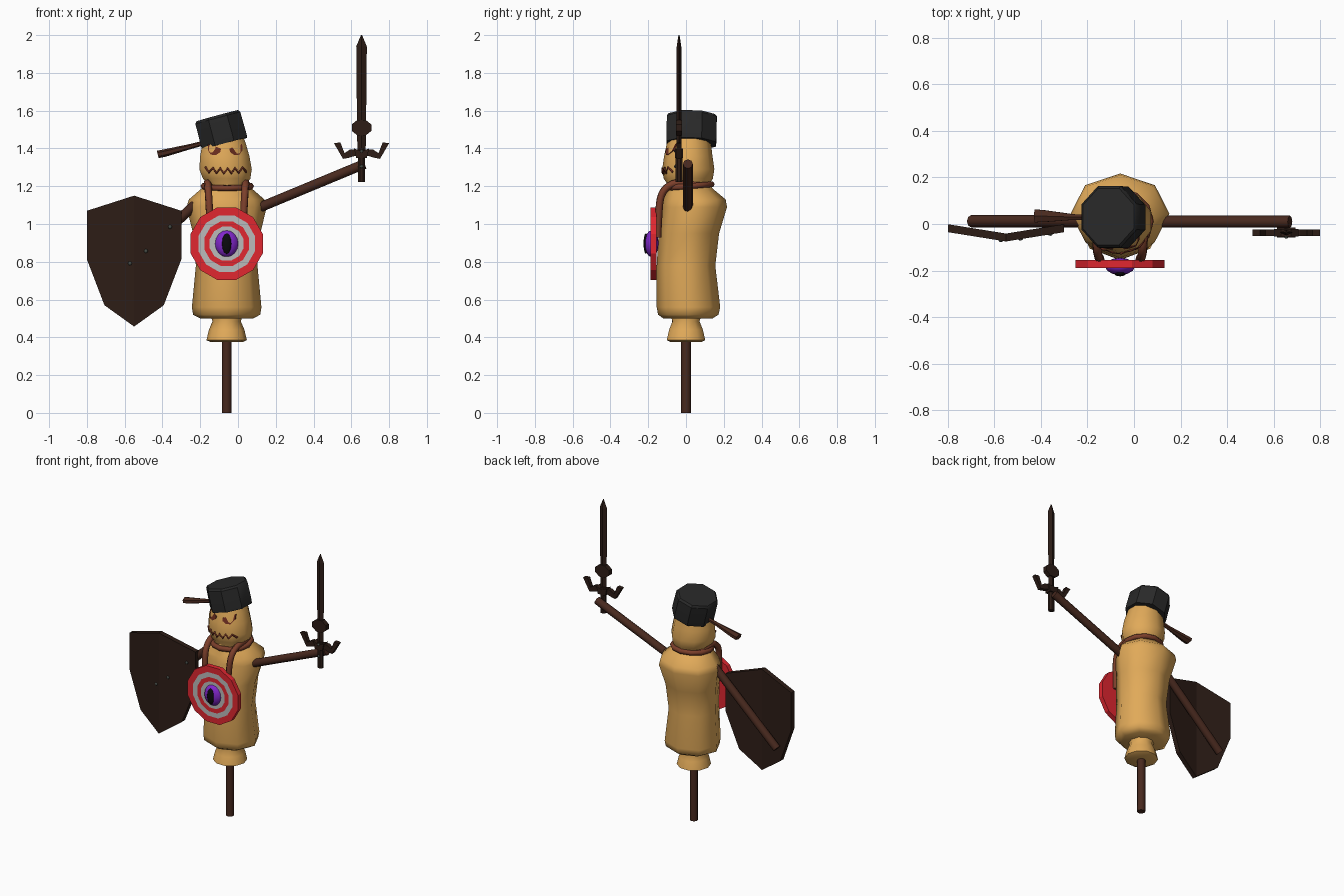
import bpy, bmesh, math
from mathutils import Vector
from mathutils.bvhtree import BVHTree

if "Cube" in bpy.data.objects:
    bpy.data.objects.remove(bpy.data.objects["Cube"])


def mat(name, r, g, b):
    m = bpy.data.materials.new(name)
    m.diffuse_color = (r, g, b, 1)
    m.use_nodes = True
    m.node_tree.nodes["Principled BSDF"].inputs["Base Color"].default_value = m.diffuse_color
    return m


SAND = mat("burlap", .75, .40, .10)
WOOD = mat("wood", .065, .022, .013)
DARK = mat("dark_wood", .026, .012, .008)
BLACK = mat("iron", .022, .022, .022)
RED = mat("red", .75, .02, .03)
WHITE = mat("white", .5, .5, .5)
PURPLE = mat("purple", .22, .02, .6)
PUPIL = mat("pupil", .003, .003, .004)
ROPE = mat("rope", .2, .05, .024)
THREAD = mat("thread", .14, .025, .013)
STEEL = mat("rivet", .06, .07, .06)


def make(name, verts, faces, mats, smooth=None):
    me = bpy.data.meshes.new(name)
    me.from_pydata([tuple(v) for v in verts], [], faces)
    bm = bmesh.new()
    bm.from_mesh(me)
    bmesh.ops.recalc_face_normals(bm, faces=bm.faces)
    bm.to_mesh(me)
    bm.free()
    ob = bpy.data.objects.new(name, me)
    bpy.context.collection.objects.link(ob)
    for m in mats if isinstance(mats, list) else [mats]:
        me.materials.append(m)
    if smooth:
        me.polygons.foreach_set("use_smooth", [True] * len(me.polygons))
        me.set_sharp_from_angle(angle=math.radians(smooth))
    return ob


def loft(name, rings, mats, n=8, turn=0.0, axis=None, smooth=None):
    """Rings are (centre, radius_u, radius_v); capped at both ends."""
    w = Vector(axis or (0, 0, 1)).normalized()
    v = (Vector((0, 1, 0)) if abs(w.y) < .9 else Vector((0, 0, 1)))
    v = (v - w * v.dot(w)).normalized()
    u = v.cross(w)
    verts, faces = [], []
    for c, ru, rv in rings:
        for i in range(n):
            a = 2 * math.pi * (i + turn) / n
            verts.append(Vector(c) + u * ru * math.cos(a) + v * rv * math.sin(a))
    for k in range(len(rings) - 1):
        for i in range(n):
            j = (i + 1) % n
            faces.append((k * n + i, k * n + j, k * n + n + j, k * n + n + i))
    faces += [tuple(range(n)), tuple(range(len(verts) - n, len(verts)))]
    return make(name, verts, faces, mats, smooth)


def rod(name, a, b, r, m, n=8):
    return loft(name, [(a, r, r), (b, r, r)], m, n, axis=Vector(b) - Vector(a), smooth=50)


def plate(name, outline, y0, y1, m):
    """Extrude an (x, z) outline between two y depths."""
    n = len(outline)
    verts = [(x, y, z) for y in (y0, y1) for x, z in outline]
    faces = [tuple(range(n)), tuple(range(n, 2 * n))]
    faces += [(i, (i + 1) % n, n + (i + 1) % n, n + i) for i in range(n)]
    return make(name, verts, faces, m)


def tube(name, pts, r, m, kind='POLY', cyclic=False):
    cu = bpy.data.curves.new(name, 'CURVE')
    cu.dimensions = '3D'
    cu.bevel_depth, cu.bevel_resolution, cu.use_fill_caps = r, 1, True
    s = cu.splines.new(kind)
    s.points.add(len(pts) - 1)
    for p, co in zip(s.points, pts):
        p.co = (*co, 1)
    s.use_cyclic_u = cyclic
    if kind == 'NURBS':
        s.use_endpoint_u, s.order_u, s.resolution_u = True, 3, 4
    ob = bpy.data.objects.new(name, cu)
    bpy.context.collection.objects.link(ob)
    cu.materials.append(m)
    return ob


def ball(name, c, scale, m, seg=12, rings=8):
    bm = bmesh.new()
    bmesh.ops.create_uvsphere(bm, u_segments=seg, v_segments=rings, radius=1)
    me = bpy.data.meshes.new(name)
    for f in bm.faces:
        f.smooth = True
    for v in bm.verts:
        v.co = Vector(c) + Vector([a * b for a, b in zip(v.co, scale)])
    bm.to_mesh(me)
    bm.free()
    me.materials.append(m)
    bpy.context.collection.objects.link(bpy.data.objects.new(name, me))


CX = -.06
# Post and sack body
rod("post", (CX, 0, 0), (CX, 0, .5), .026, WOOD)
loft("sack_skirt", [((CX, 0, .375), .085, .085), ((CX, 0, .385), .107, .107),
                    ((CX, 0, .44), .094, .094), ((CX, 0, .485), .075, .075),
                    ((CX, 0, .53), .09, .09)], SAND, 10, smooth=60)
body = [(.50, 0, .01, .14, .13), (.52, 0, .012, .178, .16), (.56, 0, .013, .184, .168),
        (.78, 0, 0, .163, .155), (.95, 0, .015, .178, .16), (1.09, 0, .045, .212, .172),
        (1.13, 0, .045, .20, .165), (1.18, 0, .025, .142, .125), (1.21, 0, .012, .105, .11)]
loft("sack_body", [((CX + dx, y, z), a, b) for z, dx, y, a, b in body], SAND, 8, smooth=60)
# Head with a slight lean
head = loft("head", [((-.057, .012, 1.17), .105, .11), ((-.057, .012, 1.21), .105, .11),
                     ((-.06, .012, 1.24), .132, .13), ((-.066, .012, 1.29), .146, .138),
                     ((-.07, .012, 1.36), .137, .128), ((-.073, .015, 1.42), .122, .118),
                     ((-.08, .02, 1.50), .10, .10)], SAND, 10, turn=.5, smooth=60)
bvh = BVHTree.FromPolygons([v.co for v in head.data.vertices],
                           [tuple(p.vertices) for p in head.data.polygons])


def on_head(x, z, off):
    hit = bvh.ray_cast(Vector((x, -1, z)), Vector((0, 1, 0)))[0]
    return Vector((x, (hit.y if hit else -.03) - off, z))


# Face: angry half-round eyes and a zigzag mouth
for side, s in (("left", -1), ("right", 1)):
    outline = [(-.034, .028), (-.036, -.005), (-.02, -.03), (.008, -.032), (.03, -.016), (.034, .002)]
    pts = [(-.065 + s * .056 - s * u, 1.397 + w - .004 * s) for u, w in [(-a, b) for a, b in outline]]
    pts = [(-.068 - s * .0 + s * (.056 - u), 1.397 + w) for u, w in outline]
    n = len(pts)
    verts = [on_head(x, z, o) for o in (.006, -.02) for x, z in pts]
    faces = [tuple(range(n)), tuple(range(n, 2 * n))]
    faces += [(i, (i + 1) % n, n + (i + 1) % n, n + i) for i in range(n)]
    make(side + "_eye", verts, faces, THREAD)
tube("mouth", [on_head(-.172 + .0195 * i, 1.268 + (.026 if i % 2 == 0 else 0) +
                       .00025 * (i - 5.5) ** 2, .002) for i in range(12)], .007, THREAD)

# Saucepan hat, tilted, with a flared handle
ax = Vector((-.26, .02, .965)).normalized()
base = Vector((-.07, .028, 1.425))
loft("pan_hat", [(base, .133, .14), (base + ax * .02, .135, .143),
                 (base + ax * .14, .133, .143), (base + ax * .153, .123, .132)],
     BLACK, 8, turn=.5, axis=ax, smooth=35)
loft("pan_handle", [((-.17, .028, 1.432), .012, .012), ((-.26, .03, 1.408), .014, .014),
                    ((-.39, .034, 1.375), .02, .03), ((-.425, .035, 1.368), .02, .032)],
     WOOD, 6, axis=(-.97, 0, -.25), smooth=40)

# Neck cord and hanging straps
tube("neck_cord", [(-.057 + .125 * math.cos(a), .012 + .123 * math.sin(a), 1.2 + .01 * math.sin(a))
                   for a in [i * math.pi / 6 for i in range(12)]], .017, ROPE, cyclic=True)
for side, s in (("left", -1), ("right", 1)):
    tube(side + "_strap", [(CX + s * x, y, z) for x, y, z in
                           [(.085, -.15, .93), (.09, -.145, 1.05), (.096, -.135, 1.16),
                            (.1, -.08, 1.215), (.105, 0, 1.22), (.095, .07, 1.205)]],
         .02, ROPE, 'NURBS')

# Target disc with alternating rings
Z = .896
prof = [(-.155, .05), (-.155, .198), (-.188, .198), (-.188, .155), (-.188, .122),
        (-.188, .093), (-.188, .03)]
disc = loft("target", [((CX, y, Z), r, r) for y, r in prof], [RED, WHITE], 12, turn=.5, axis=(0, 1, 0))
for p in disc.data.polygons:
    if p.index // 12 in (3, 5) or p.index == 73:
        p.material_index = 1
ball("target_eyeball", (CX, -.182, Z), (.064, .037, .071), PURPLE)
ball("target_pupil", (CX, -.212, Z), (.026, .013, .055), PUPIL, 10, 6)

# Arms
rod("sword_arm", (.0, .01, 1.04), (.67, .01, 1.318), .026, WOOD)
rod("shield_arm", (-.16, .012, 1.165), (-.70, .012, .665), .026, WOOD)

# Shield folded along its centre line
half = [(0, 1.15), (.25, 1.07), (.25, .813), (.157, .57), (0, .457)]
SX = -.55
verts, faces = [], []
outline = [(x, z) for x, z in half] + [(-x, z) for x, z in half[3:0:-1]]
for dy in (0, .034):
    verts += [(SX + x, -.075 + dy + abs(x) * .16, z) for x, z in outline]
for o in (0, 8):
    faces += [(o, o + 1, o + 2, o + 3, o + 4), (o + 4, o + 5, o + 6, o + 7, o)]
faces += [(i, (i + 1) % 8, 8 + (i + 1) % 8, 8 + i) for i in range(8)]
make("shield", verts, faces, DARK)
for x, z in ((-.36, .985), (-.488, .857), (-.572, .792)):
    ball("shield_rivet", (x, -.075 + abs(x - SX) * .16, z), (.011, .006, .011), STEEL, 8, 4)

# Sword: blade, boss, winged guard and grip
BX, BY = .654, -.037
loft("blade", [((BX, BY, 1.39), .022, .012), ((BX, BY, 1.53), .024, .012),
               ((BX, BY, 1.94), .028, .012), ((BX, BY, 2.0), .003, .003)], DARK, 4)
plate("boss", [(BX + .056 * math.cos(a), 1.51 + .045 * math.sin(a))
               for a in [math.pi / 8 + i * math.pi / 4 for i in range(8)]], BY - .016, BY + .016, DARK)
plate("guard_block", [(BX - .028, 1.35), (BX + .028, 1.35), (BX + .04, 1.40), (BX, 1.385),
                      (BX - .04, 1.40)], BY - .022, BY + .022, DARK)
for side, s in (("left", -1), ("right", 1)):
    plate(side + "_guard_wing", [(BX + s * x, z) for x, z in
                                 [(.02, 1.365), (.035, 1.395), (.06, 1.395), (.09, 1.375),
                                  (.112, 1.432), (.146, 1.428), (.098, 1.345), (.07, 1.35)]],
          BY - .014, BY + .014, DARK)
loft("grip", [((BX, BY, 1.222), .021, .019), ((BX, BY, 1.4), .021, .019)], DARK, 8, turn=.5)
for z in (1.305, 1.385):
    ball("sword_rivet", (BX, BY - .02, z), (.009, .006, .009), STEEL, 8, 4)
